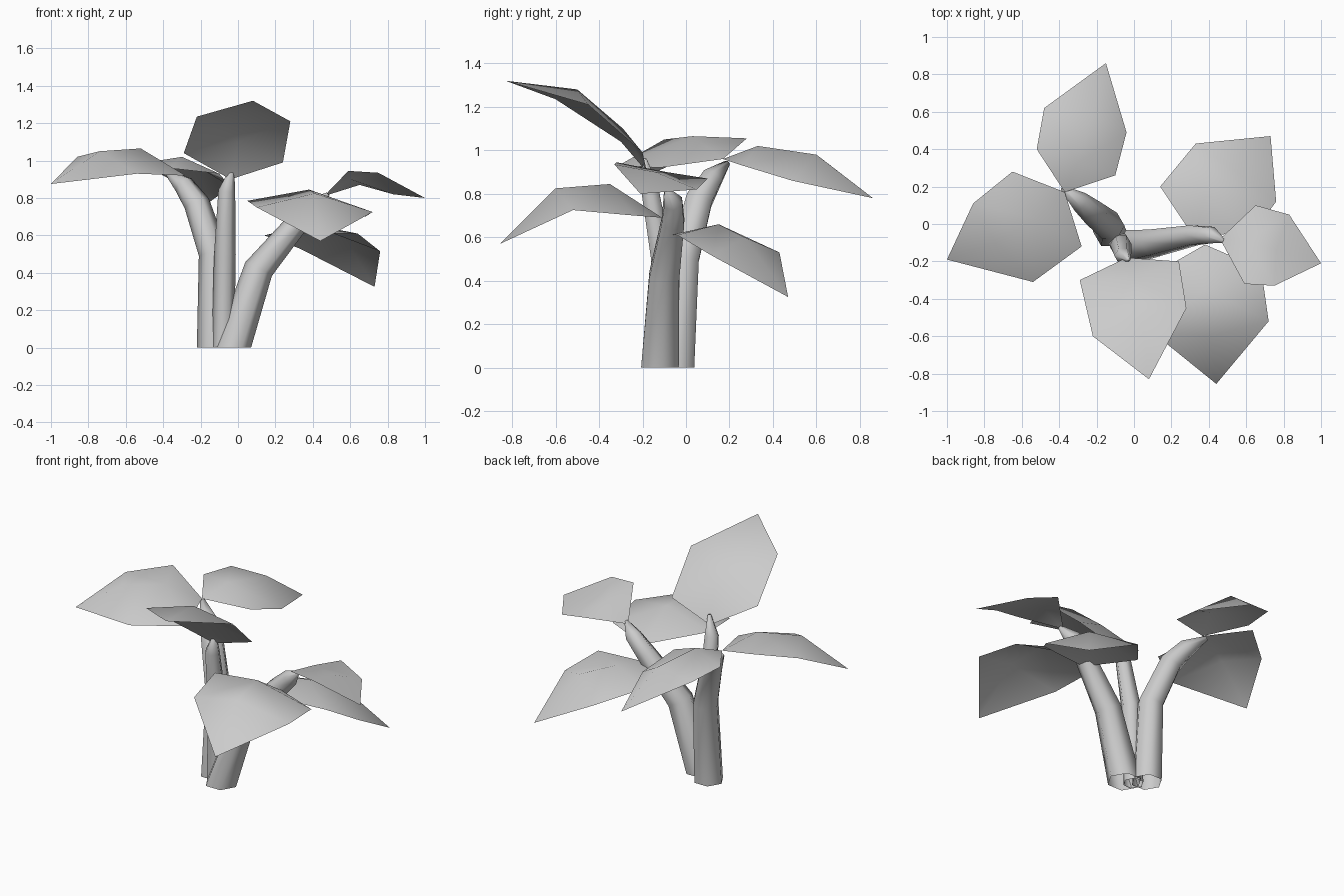
import bpy
import bmesh
import math
from mathutils import Vector

default_cube = bpy.data.objects.get("Cube")
if default_cube:
    bpy.data.objects.remove(default_cube, do_unlink=True)


def make_material(name, colour):
    material = bpy.data.materials.new(name)
    material.use_nodes = True
    material.diffuse_color = colour
    material.node_tree.nodes["Principled BSDF"].inputs["Base Color"].default_value = colour
    return material


light_grey = make_material("light grey", (0.6, 0.6, 0.6, 1))


def finish(name, mesh_builder):
    """Turn a bmesh into a smooth shaded object."""
    mesh = bpy.data.meshes.new(name)
    for face in mesh_builder.faces:
        face.smooth = True
    mesh_builder.to_mesh(mesh)
    mesh_builder.free()
    mesh.materials.append(light_grey)
    part = bpy.data.objects.new(name, mesh)
    bpy.context.collection.objects.link(part)
    return part


def leaf(name, base, tip, rib, left, right):
    """Six-sided folded blade: a midrib with an inner and outer point on each side."""
    builder = bmesh.new()
    base, tip = builder.verts.new(base), builder.verts.new(tip)
    inner_rib, outer_rib = [builder.verts.new(p) for p in rib]
    for side in (left, right):
        inner, outer = [builder.verts.new(p) for p in side]
        for corners in ((base, inner_rib, inner),
                        (inner_rib, outer_rib, outer, inner),
                        (outer_rib, tip, outer)):
            face = builder.faces.new(corners)
            face.normal_update()
            if face.normal.z < 0:
                face.normal_flip()
    return finish(name, builder)


def stem(name, rings, sides=6):
    """Tapered open-bottomed tube through (centre, radius) rings, tilted along the path."""
    builder = bmesh.new()
    centres = [Vector(centre) for centre, radius in rings]
    loops = []
    for i, (centre, radius) in enumerate(rings):
        along = centres[min(i + 1, len(rings) - 1)] - centres[max(i - 1, 0)]
        if i == 0:
            along = Vector((0, 0, 1))
        turn = Vector((0, 0, 1)).rotation_difference(along.normalized())
        loop = []
        for k in range(sides):
            angle = math.tau * k / sides
            offset = Vector((math.cos(angle), math.sin(angle), 0)) * radius
            loop.append(builder.verts.new(centres[i] + turn @ offset))
        loops.append(loop)
    for lower, upper in zip(loops, loops[1:]):
        for k in range(sides):
            n = (k + 1) % sides
            builder.faces.new((lower[k], lower[n], upper[n], upper[k]))
    builder.faces.new(loops[-1])
    return finish(name, builder)


# Three stems rising from a shared foot
stem("left_stem", [((-.03, -.12, 0), .1), ((.11, -.1, .42), .08),
                   ((.32, -.06, .67), .06), ((.41, -.06, .76), .05),
                   ((.48, -.09, .82), .012)])
stem("front_stem", [((-.08, -.1, 0), .06), ((-.07, -.11, .5), .058),
                    ((-.06, -.17, .84), .045), ((-.03, -.19, .96), .01)])
stem("right_stem", [((-.13, -.04, 0), .09), ((-.13, -.01, .5), .08),
                    ((-.22, .06, .77), .07), ((-.29, .12, .87), .055),
                    ((-.38, .19, .94), .015)])

# Leaves on the right stem
leaf("back_right_leaf", (-.37, .17, .96), (-.15, .86, .78),
     rib=[(-.3, .33, 1.02), (-.22, .6, .98)],
     left=[(-.52, .4, .985), (-.48, .62, .965)],
     right=[(-.1, .26, .93), (-.04, .49, .86)])
leaf("right_leaf", (-.37, .17, .96), (-1, -.19, .875),
     rib=[(-.52, .03, 1.065), (-.74, -.1, 1.05)],
     left=[(-.28, -.12, .92), (-.54, -.31, .93)],
     right=[(-.65, .28, 1.055), (-.86, .11, 1.02)])

# Raised leaf on the front stem
leaf("front_leaf", (-.04, -.18, .9), (.08, -.83, 1.32),
     rib=[(0, -.29, 1.1), (.04, -.5, 1.28)],
     left=[(-.29, -.3, 1.04), (-.22, -.6, 1.235)],
     right=[(.24, -.2, .99), (.28, -.45, 1.21)])

# Leaves on the left stem
leaf("left_leaf", (.46, -.08, .81), (1, -.21, .8),
     rib=[(.6, -.09, .9), (.76, -.14, .9)],
     left=[(.59, -.32, .945), (.75, -.33, .935)],
     right=[(.65, .1, .87), (.83, .05, .82)])
leaf("front_left_leaf", (.38, -.11, .69), (.44, -.855, .57),
     rib=[(.38, -.35, .845), (.41, -.6, .825)],
     left=[(.05, -.3, .785), (.1, -.58, .75)],
     right=[(.68, -.24, .7), (.72, -.52, .725)])
leaf("back_left_leaf", (.32, -.07, .61), (.73, .47, .325),
     rib=[(.38, .15, .66), (.56, .27, .6)],
     left=[(.14, .2, .6), (.33, .43, .53)],
     right=[(.64, -.04, .61), (.76, .12, .515)])
